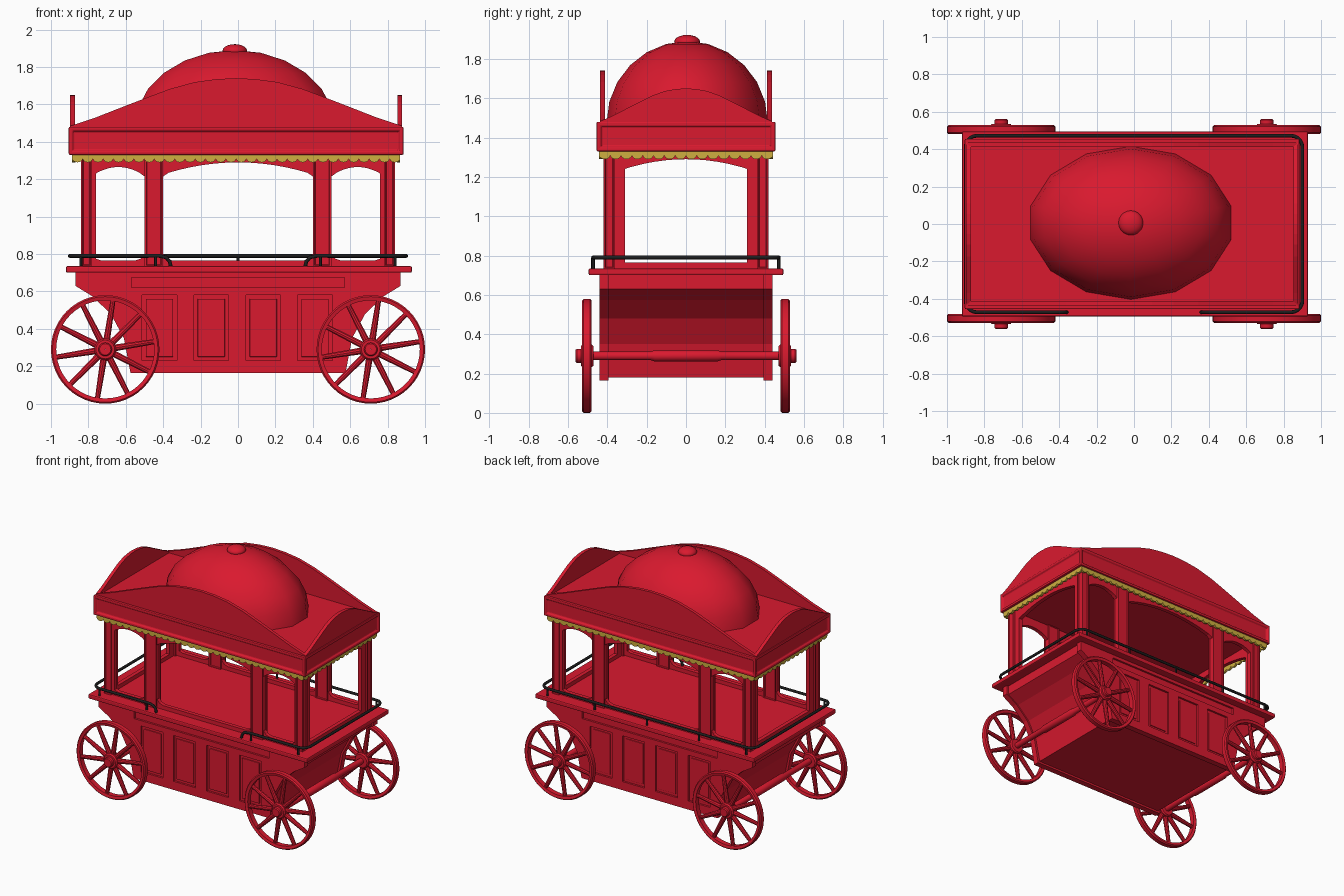
import bpy, bmesh, math
from mathutils import Matrix, Vector

if "Cube" in bpy.data.objects:
    bpy.data.objects.remove(bpy.data.objects["Cube"])


def material(name, rgb):
    m = bpy.data.materials.new(name)
    m.diffuse_color = (*rgb, 1)
    m.use_nodes = True
    m.node_tree.nodes["Principled BSDF"].inputs["Base Color"].default_value = m.diffuse_color
    return m


RED = material("red_paint", (0.7, 0.01, 0.028))
GOLD = material("gold_trim", (0.62, 0.43, 0.05))
BLACK = material("black_iron", (0.012, 0.012, 0.012))


def finish(bm, name, mat=RED, smooth=False, bevel=0):
    bmesh.ops.recalc_face_normals(bm, faces=bm.faces)
    me = bpy.data.meshes.new(name)
    bm.to_mesh(me)
    bm.free()
    ob = bpy.data.objects.new(name, me)
    bpy.context.collection.objects.link(ob)
    me.materials.append(mat)
    if bevel:
        b = ob.modifiers.new("bevel", 'BEVEL')
        b.width, b.segments = bevel, 2
    if smooth:
        bpy.context.view_layer.objects.active = ob
        ob.select_set(True)
        bpy.ops.object.shade_smooth_by_angle(angle=math.radians(35))
        ob.select_set(False)
    return ob


def box(name, x0, x1, y0, y1, z0, z1, bevel=0, inset=0, depth=0.01):
    bm = bmesh.new()
    size = Matrix.Diagonal((x1 - x0, y1 - y0, z1 - z0, 1))
    mid = Vector(((x0 + x1) / 2, (y0 + y1) / 2, (z0 + z1) / 2))
    bmesh.ops.create_cube(bm, size=1, matrix=Matrix.Translation(mid) @ size)
    if inset:  # sunken panel on every upright face
        bm.normal_update()
        sides = [f for f in bm.faces if abs(f.normal.z) < 0.5]
        for f in sides:
            bmesh.ops.inset_individual(bm, faces=[f], thickness=inset)
            bmesh.ops.inset_individual(bm, faces=[f], thickness=0.006, depth=-depth)
    return finish(bm, name, bevel=bevel)


def prism(name, pts, axis, d0, d1, mat=RED, bevel=0):
    # outline of (u, z) points pushed along 'y' or 'x'
    bm = bmesh.new()
    put = (lambda u, z, d: (u, d, z)) if axis == 'y' else (lambda u, z, d: (d, u, z))
    a = [bm.verts.new(put(u, z, d0)) for u, z in pts]
    b = [bm.verts.new(put(u, z, d1)) for u, z in pts]
    bm.faces.new(a)
    bm.faces.new(b[::-1])
    for i in range(len(pts)):
        j = (i + 1) % len(pts)
        bm.faces.new((a[i], a[j], b[j], b[i]))
    return finish(bm, name, mat, bevel=bevel)


def lathe_y(name, prof, cx, cz, n=40):
    # closed (radius, y) profile turned around the wheel axis
    bm = bmesh.new()
    rings = []
    for i in range(n):
        a = 2 * math.pi * i / n
        rings.append([bm.verts.new((cx + r * math.cos(a), y, cz + r * math.sin(a))) for r, y in prof])
    for i in range(n):
        p, q = rings[i], rings[(i + 1) % n]
        for k in range(len(prof)):
            l = (k + 1) % len(prof)
            bm.faces.new((p[k], p[l], q[l], q[k]))
    return finish(bm, name, smooth=True)


# Body: tub with hollow-curved ends, panelled sides
half = [(0.87, 0.71), (0.87, 0.63), (0.78, 0.575), (0.68, 0.48), (0.61, 0.35), (0.575, 0.165)]
outline = half + [(-x, z) for x, z in reversed(half)]
core = [(x - math.copysign(0.015, x), max(z, 0.18)) for x, z in outline]
prism("body_core", core, 'y', -0.41, 0.41)
for s, side in ((-1, "front"), (1, "back")):
    slab = prism(side + "_side", outline, 'y', s * 0.395, s * 0.44)
    cuts = [(x - 0.093, x + 0.093, 0.23, 0.58) for x in (-0.42, -0.143, 0.135, 0.412)]
    cuts.append((-0.57, 0.57, 0.62, 0.675))
    bm = bmesh.new()
    for x0, x1, z0, z1 in cuts:
        bmesh.ops.create_cube(bm, size=1, matrix=Matrix.Translation(((x0 + x1) / 2, s * 0.45, (z0 + z1) / 2))
                              @ Matrix.Diagonal((x1 - x0, 0.05, z1 - z0, 1)))
    cutter = finish(bm, side + "_panel_cutter")
    cutter.hide_render = True
    cutter.hide_set(True)
    mod = slab.modifiers.new("panels", 'BOOLEAN')
    mod.operation, mod.object, mod.solver = 'DIFFERENCE', cutter, 'EXACT'
    bpy.context.view_layer.objects.active = slab
    bpy.ops.object.modifier_apply(modifier=mod.name)
    bpy.data.objects.remove(cutter)
    # thin inner moulding in each panel
    for x0, x1, z0, z1 in cuts[:4]:
        box(side + "_panel_field", x0 + 0.02, x1 - 0.02, s * 0.43 - 0.006, s * 0.43 + 0.002,
            z0 + 0.02, z1 - 0.02, bevel=0.003)
box("deck", -0.92, 0.93, -0.495, 0.495, 0.70, 0.735, bevel=0.008)


# Posts
for sx in (-1, 1):
    for sy in (-1, 1):
        x, y = sx * 0.81, sy * 0.39
        box("corner_post", x - 0.03, x + 0.03, y - 0.03, y + 0.03, 0.73, 1.34, inset=0.012, depth=0.006)
        x = sx * 0.45
        box("inner_post", x - 0.05, x + 0.05, y - 0.03, y + 0.03, 0.73, 1.34, inset=0.014, depth=0.006)


# Arched heads, jambs and sills between the posts
def opening(name, u0, u1, rise, axis, d0, d1):
    c, h = (u0 + u1) / 2, (u1 - u0) / 2
    steps = [i / 6 - 1 for i in range(13)]
    shoulder = min(0.03, h * 0.2)
    arch = [(c + t * (h - shoulder), 1.235 + rise * (1 - t * t)) for t in steps]
    head = [(u0, 1.34), (u0, 1.215)] + arch + [(u1, 1.215), (u1, 1.34)]
    prism(name + "_arch", head, axis, d0, d1)
    sill = [(u0, 0.73), (u1, 0.73), (u1, 0.80), (u1 - 0.02, 0.775), (u1 - 0.05, 0.765),
            (u0 + 0.05, 0.765), (u0 + 0.02, 0.775), (u0, 0.80)]
    prism(name + "_sill", sill, axis, d0, d1)


for s in (-1, 1):
    opening("long_centre", -0.40, 0.40, 0.055, 'y', s * 0.375, s * 0.405)
    opening("end_side", -0.36, 0.36, 0.055, 'x', s * 0.795, s * 0.825)
    for u in (-0.335, 0.335):
        box("end_jamb", *sorted((s * 0.795, s * 0.825)), u - 0.025, u + 0.025, 0.73, 1.30)
    for sx in (-1, 1):
        a, b = sorted((sx * 0.50, sx * 0.78))
        opening("long_outer", a, b, 0.03, 'y', s * 0.375, s * 0.405)
        box("long_jamb", *sorted((sx * 0.76, sx * 0.785)), *sorted((s * 0.375, s * 0.405)), 0.73, 1.30)


# Canopy frieze with sunken panels
CX = -0.01
box("canopy_frieze", CX - 0.895, CX + 0.895, -0.455, 0.455, 1.33, 1.48, bevel=0.008, inset=0.03, depth=0.012)


# Bell-shaped parapets round the roof
bell = [(0, 1), (0.12, 0.98), (0.25, 0.92), (0.4, 0.78), (0.51, 0.64), (0.7, 0.39), (0.85, 0.19), (1, 0.02)]


def parapet(name, c, h, rise, axis, d0, d1):
    top = [(c - t * h, 1.48 + rise * k) for t, k in reversed(bell)] + [(c + t * h, 1.48 + rise * k) for t, k in bell[1:]]
    prism(name, [(c - h, 1.475)] + top + [(c + h, 1.475)], axis, d0, d1)


for s in (-1, 1):
    parapet("long_parapet", CX, 0.885, 0.26, 'y', s * 0.413, s * 0.437)
    parapet("end_parapet", 0, 0.435, 0.17, 'x', CX + s * 0.862, CX + s * 0.888)


# Dome and finial
def dome(name, rx, ry, rz, z, seg, rings, low):
    bm = bmesh.new()
    bmesh.ops.create_uvsphere(bm, u_segments=seg, v_segments=rings, radius=1)
    bmesh.ops.delete(bm, geom=[v for v in bm.verts if v.co.z < low], context='VERTS')
    bm.transform(Matrix.Translation((-0.017, 0.006, z)) @ Matrix.Diagonal((rx, ry, rz, 1)))
    finish(bm, name, smooth=True)


dome("roof_dome", 0.55, 0.41, 0.415, 1.475, 14, 12, -0.01)
dome("dome_finial", 0.066, 0.066, 0.035, 1.887, 20, 10, -2)


# Gold scalloped fringe
def fringe(name, u0, u1, n, axis, d0, d1):
    w = (u1 - u0) / n
    pts = [(u0, 1.34)]
    for i in range(n):
        for k in range(7):
            a = math.pi * (k + 0.25) / 6.5
            pts.append((u0 + w * (i + 0.5 - 0.5 * math.cos(a)), 1.311 - 0.021 * math.sin(a)))
    prism(name, pts + [(u1, 1.34)], axis, d0, d1, GOLD)


for s in (-1, 1):
    fringe("long_fringe", CX - 0.875, CX + 0.875, 32, 'y', s * 0.425, s * 0.442)
    fringe("end_fringe", -0.44, 0.44, 16, 'x', CX + s * 0.86, CX + s * 0.877)


# Iron railing, open in the middle of the front
def tube(name, pts, r):
    cu = bpy.data.curves.new(name, 'CURVE')
    cu.dimensions, cu.bevel_depth, cu.bevel_resolution, cu.use_fill_caps = '3D', r, 2, True
    sp = cu.splines.new('POLY')
    sp.points.add(len(pts) - 1)
    for p, co in zip(sp.points, pts):
        p.co = (*co, 1)
    cu.materials.append(BLACK)
    bpy.context.collection.objects.link(bpy.data.objects.new(name, cu))


X, Y, Z, R = 0.9, 0.472, 0.79, 0.06
path = [(0.36, -Y, 0.735), (0.365, -Y, 0.76), (0.385, -Y, 0.782), (0.42, -Y, Z)]
for cx, cy, a0 in ((X - R, -Y + R, -90), (X - R, Y - R, 0)):
    for k in range(6):
        a = math.radians(a0 + 18 * k)
        path.append((cx + R * math.cos(a), cy + R * math.sin(a), Z))
path += [(-x, y, z) for x, y, z in reversed(path)]
tube("railing", path, 0.01)
for x, y in ((0.44, -Y), (-0.44, -Y), (0, Y), (X - R, -Y), (R - X, -Y), (X - R, Y), (R - X, Y),
             (0.44, Y), (-0.44, Y)):
    tube("railing_stay", [(x, y, 0.73), (x, y, Z)], 0.008)


# Wheels: rim, spokes, hub and axle
WZ = 0.29
for sx in (-1, 1):
    wx = sx * 0.71
    for s in (-1, 1):
        rim = [(0.262, 0.485), (0.282, 0.48), (0.29, 0.488), (0.29, 0.52), (0.282, 0.528), (0.262, 0.523)]
        lathe_y("wheel_rim", [(r, s * y) for r, y in rim], wx, WZ, 48)
        hub = [(0.001, 0.47), (0.05, 0.47), (0.058, 0.48), (0.058, 0.525), (0.05, 0.535), (0.036, 0.535),
               (0.036, 0.555), (0.03, 0.562), (0.001, 0.562)]
        lathe_y("wheel_hub", [(r, s * y) for r, y in hub], wx, WZ, 24)
        bm = bmesh.new()
        for i in range(10):
            m = (Matrix.Translation((wx, s * 0.504, WZ)) @ Matrix.Rotation(2 * math.pi * (i + 0.25) / 10, 4, 'Y')
                 @ Matrix.Translation((0, 0, 0.158)))
            bmesh.ops.create_cone(bm, segments=10, radius1=0.019, radius2=0.014, depth=0.225, cap_ends=True, matrix=m)
        finish(bm, "wheel_spokes", smooth=True)
    axle = [(0.001, -0.49), (0.022, -0.49), (0.022, -0.18), (0.028, -0.16), (0.028, 0.16), (0.022, 0.18),
            (0.022, 0.49), (0.001, 0.49)]
    lathe_y("axle", axle, wx, WZ, 16)
